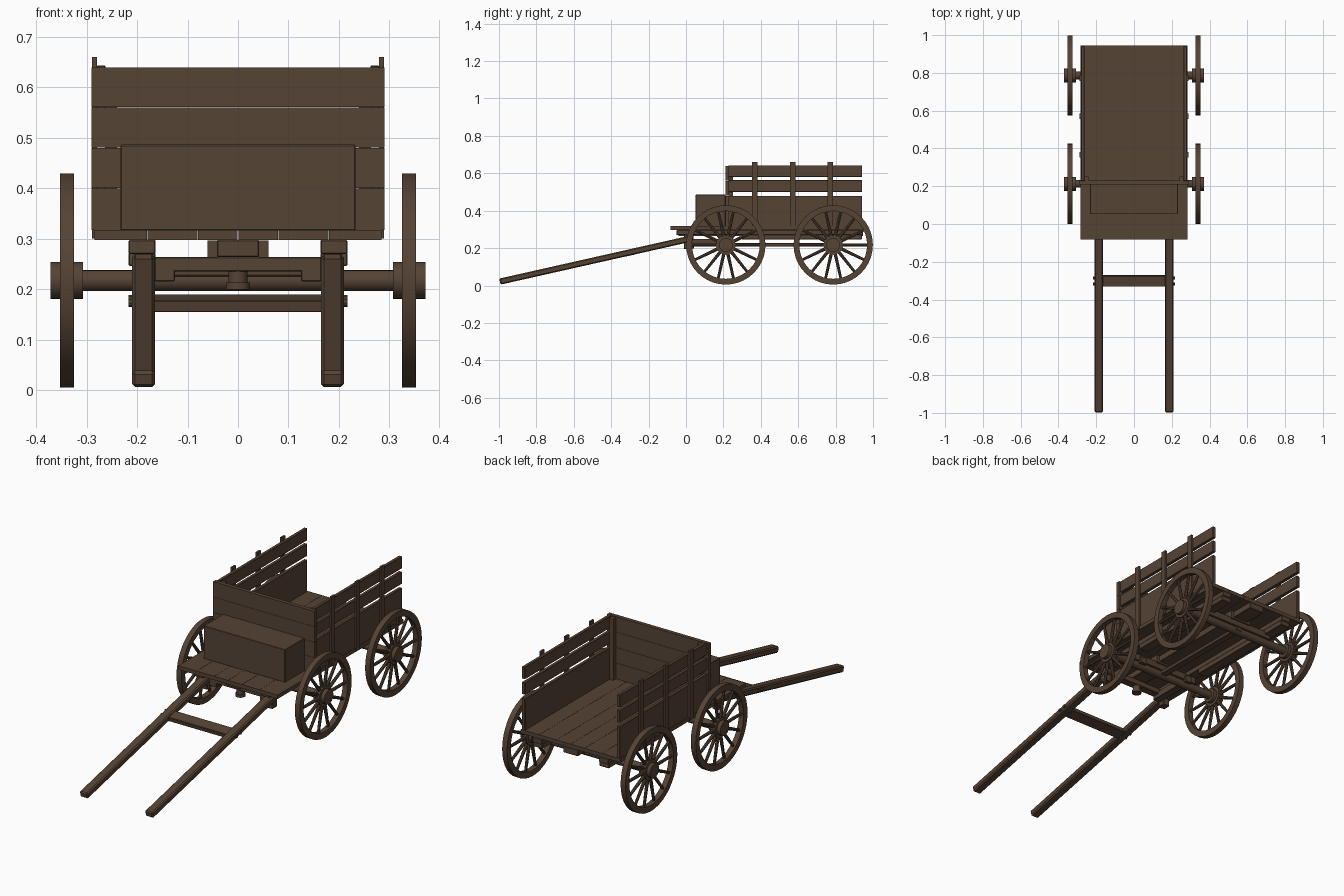
import bpy, bmesh, math
from mathutils import Matrix, Vector

if "Cube" in bpy.data.objects:
    bpy.data.objects.remove(bpy.data.objects["Cube"])

wood = bpy.data.materials.new("dark brown wood")
wood.diffuse_color = (0.092, 0.056, 0.036, 1)
wood.use_nodes = True
wood.node_tree.nodes["Principled BSDF"].inputs["Base Color"].default_value = wood.diffuse_color


def finish(name, bm):
    bmesh.ops.recalc_face_normals(bm, faces=bm.faces)
    me = bpy.data.meshes.new(name)
    bm.to_mesh(me)
    bm.free()
    me.materials.append(wood)
    ob = bpy.data.objects.new(name, me)
    bpy.context.collection.objects.link(ob)
    return ob


def add_box(bm, x, y, z, rot=None):
    c = Vector(((x[0] + x[1]) / 2, (y[0] + y[1]) / 2, (z[0] + z[1]) / 2))
    s = Matrix.Diagonal((x[1] - x[0], y[1] - y[0], z[1] - z[0], 1))
    m = Matrix.Translation(c) @ (rot or Matrix()) @ s
    bmesh.ops.create_cube(bm, size=1, matrix=m)


def box(name, x, y, z, bevel=0.0, mirror=False, rot=None):
    bm = bmesh.new()
    add_box(bm, x, y, z, rot)
    if mirror:
        add_box(bm, (-x[1], -x[0]), y, z, rot)
    ob = finish(name, bm)
    if bevel:
        mod = ob.modifiers.new("bevel", 'BEVEL')
        mod.width = bevel
        mod.segments = 1
    return ob


def cylinder(bm, r1, r2, length, matrix, sides=16):
    bmesh.ops.create_cone(bm, cap_ends=True, segments=sides, radius1=r1,
                          radius2=r2, depth=length, matrix=matrix)


def smooth(ob):
    for p in ob.data.polygons:
        p.use_smooth = True
    bpy.context.view_layer.objects.active = ob
    ob.select_set(True)
    bpy.ops.object.shade_smooth_by_angle(angle=math.radians(35))
    ob.select_set(False)


SIDEWAYS = Matrix.Rotation(math.pi / 2, 4, 'Y')
AXLES = {"front": 0.213, "rear": 0.787}
AXLE_Z = 0.217


# Spoked wheel: rim ring, stepped hub and tapered spokes
def wheel(name, x, y):
    bm = bmesh.new()
    n = 40
    profile = [(0.212, -0.014), (0.212, 0.014), (0.181, 0.014), (0.181, -0.014)]
    rings = []
    for i in range(n):
        a = math.tau * i / n
        rings.append([bm.verts.new((w, r * math.cos(a), r * math.sin(a))) for r, w in profile])
    for i in range(n):
        p, q = rings[i], rings[(i + 1) % n]
        for j in range(4):
            k = (j + 1) % 4
            bm.faces.new((p[j], p[k], q[k], q[j]))
    cylinder(bm, 0.037, 0.037, 0.064, SIDEWAYS, 20)
    cylinder(bm, 0.052, 0.052, 0.026, SIDEWAYS, 20)
    for i in range(14):
        m = Matrix.Rotation(math.tau * (i + 0.5) / 14, 4, 'X') @ Matrix.Translation((0, 0, 0.113))
        cylinder(bm, 0.009, 0.007, 0.145, m, 8)
    ob = finish(name, bm)
    ob.location = (x, y, AXLE_Z)
    smooth(ob)


for end, y in AXLES.items():
    for side, sx in (("left", -1), ("right", 1)):
        wheel(f"{end}_{side}_wheel", sx * 0.339, y)
    # Axle, with square bolster above it
    bm = bmesh.new()
    cylinder(bm, 0.021, 0.021, 0.66, Matrix.Translation((0, y, AXLE_Z)) @ SIDEWAYS)
    smooth(finish(f"{end}_axle", bm))
    box(f"{end}_bolster", (-0.2, 0.2), (y - 0.028, y + 0.028), (0.225, 0.264), 0.003)
    box(f"{end}_bolster_block", (-0.06, 0.06), (y - 0.035, y + 0.035), (0.255, 0.296))

# Bed floor planks, running front to back
bm = bmesh.new()
edges = [-0.285, -0.18, -0.08, 0.0, 0.08, 0.18, 0.285]
for a, b in zip(edges, edges[1:]):
    add_box(bm, (a + 0.0005, b - 0.0005), (-0.082, 0.945), (0.297, 0.317))
finish("floor_planks", bm)

# Long beams under the floor
box("outer_floor_beam", (0.163, 0.217), (-0.05, 0.945), (0.27, 0.297), 0.002, True)
box("outer_beam_rear", (0.163, 0.217), (0.3, 0.94), (0.246, 0.272), 0.002, True)
box("centre_floor_beam", (-0.042, 0.042), (-0.04, 0.945), (0.264, 0.297), 0.002)
box("reach_pole", (-0.018, 0.018), (0.19, 0.81), (0.208, 0.228), 0.003)

# King pin under the front
bm = bmesh.new()
cylinder(bm, 0.019, 0.019, 0.07, Matrix.Translation((0, 0.02, 0.233)), 16)
cylinder(bm, 0.024, 0.024, 0.014, Matrix.Translation((0, 0.02, 0.206)), 16)
smooth(finish("king_pin", bm))

# Side boards and stakes
for label, z in (("lower", (0.297, 0.48)), ("middle", (0.5, 0.563)), ("top", (0.58, 0.643))):
    box(f"{label}_side_board", (0.262, 0.28), (0.228, 0.942), z, 0.002, True)
for i, y in enumerate((0.367, 0.57, 0.772)):
    box(f"side_stake_{i + 1}", (0.279, 0.289), (y - 0.015, y + 0.015), (0.3, 0.66), 0, True)

# Front panel of four planks, and its corner posts
bm = bmesh.new()
levels = [0.317, 0.4, 0.48, 0.56, 0.64]
for a, b in zip(levels, levels[1:]):
    add_box(bm, (-0.29, 0.29), (0.21, 0.23), (a + 0.0005, b - 0.0005))
finish("front_panel", bm)
box("front_corner_post", (0.24, 0.263), (0.229, 0.252), (0.317, 0.635), 0, True)

# Driver's box seat
box("seat_box", (-0.233, 0.233), (0.052, 0.211), (0.316, 0.486), 0.002)

# Pulling shafts, sloped down to the front
slope = math.atan2(0.225, 1.0)
tilt = Matrix.Rotation(slope, 4, 'X')
half = 0.515 / math.cos(slope)
mid_y, mid_z = -0.48, 0.137
box("pulling_shaft", (0.164, 0.21), (mid_y - half, mid_y + half),
    (mid_z - 0.0165, mid_z + 0.0165), 0.006, True, tilt)
box("shaft_crossbar", (-0.17, 0.17), (-0.33, -0.272), (0.16, 0.184), 0.002, False, tilt)
bm = bmesh.new()
for sx in (-1, 1):
    for y, z in ((-0.317, 0.173), (-0.285, 0.18)):
        cylinder(bm, 0.008, 0.008, 0.012, Matrix.Translation((sx * 0.211, y, z)) @ SIDEWAYS, 8)
finish("crossbar_bolts", bm)

# Hitch: cross beam, hinge plates and hounds back to the front axle
box("hitch_beam", (-0.165, 0.165), (0.0, 0.04), (0.235, 0.264), 0.002)
box("shaft_hinge", (0.168, 0.206), (-0.012, 0.028), (0.195, 0.272), 0.003, True)
box("hound", (0.125, 0.165), (0.0, 0.25), (0.215, 0.25), 0.002, True)
